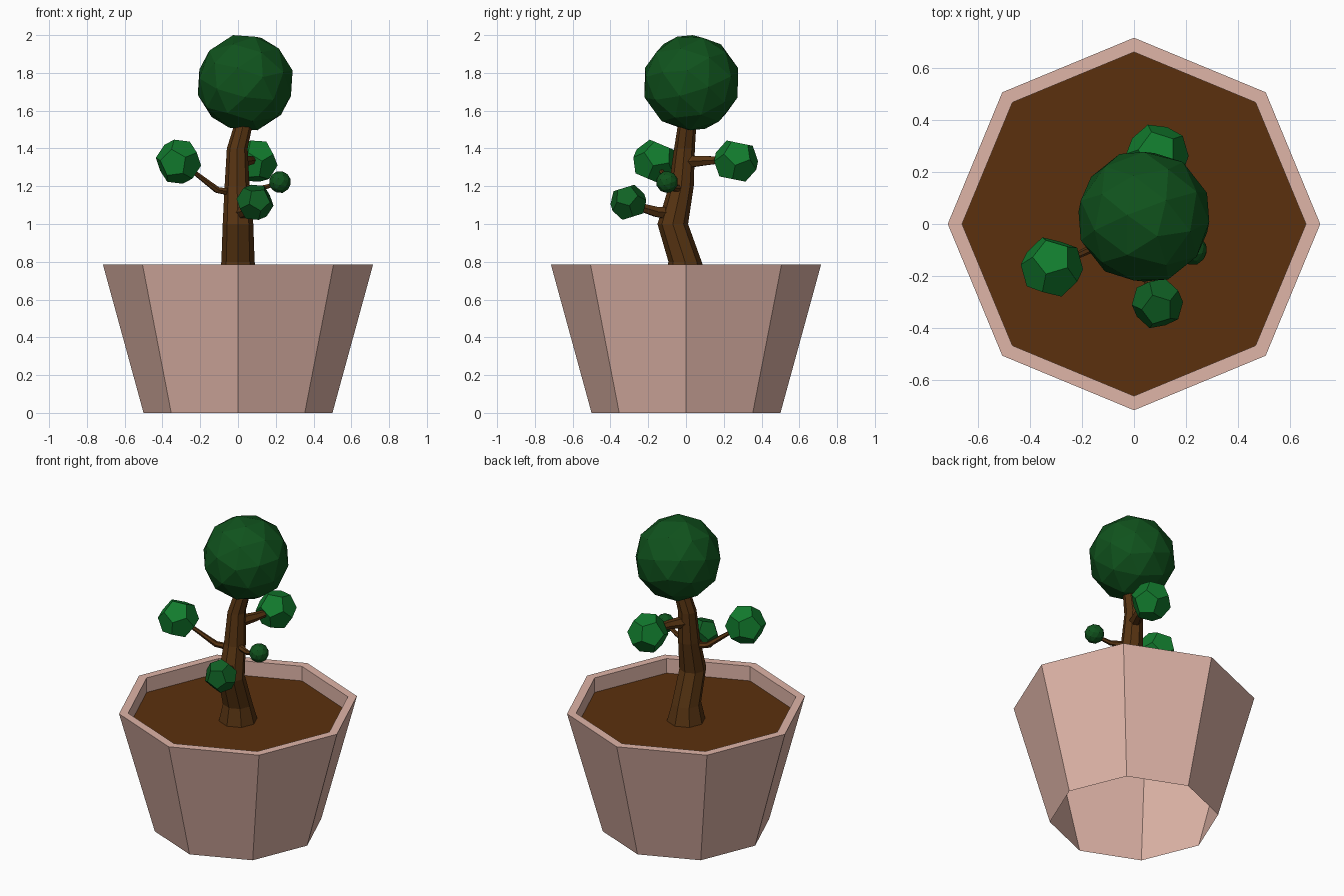
import bpy, bmesh, math
from mathutils import Vector, Matrix

if "Cube" in bpy.data.objects:
    bpy.data.objects.remove(bpy.data.objects["Cube"])


def material(name, rgb):
    m = bpy.data.materials.new(name)
    m.diffuse_color = (*rgb, 1)
    m.use_nodes = True
    m.node_tree.nodes["Principled BSDF"].inputs["Base Color"].default_value = m.diffuse_color
    return m


CLAY = material("clay", (0.74, 0.46, 0.39))
SOIL = material("soil", (0.105, 0.03, 0.004))
BARK = material("bark", (0.095, 0.034, 0.006))
LEAF = material("leaf", (0.006, 0.20, 0.027))
DARK = material("dark_leaf", (0.005, 0.085, 0.012))
MID = material("mid_leaf", (0.005, 0.12, 0.018))


def finish(name, bm, mat):
    bmesh.ops.recalc_face_normals(bm, faces=bm.faces[:])
    me = bpy.data.meshes.new(name)
    bm.to_mesh(me)
    bm.free()
    me.materials.append(mat)
    ob = bpy.data.objects.new(name, me)
    bpy.context.collection.objects.link(ob)
    return ob


def loft(name, rings, sides, mat, level=True, cap_end=False):
    """Join polygon rings given as (x, y, z, radius)."""
    bm = bmesh.new()
    pts = [Vector(r[:3]) for r in rings]
    loops = []
    for i, (p, r) in enumerate(zip(pts, rings)):
        rot = Matrix.Identity(3)
        if not level:
            d = pts[min(i + 1, len(pts) - 1)] - pts[max(i - 1, 0)]
            rot = d.to_track_quat('Z', 'Y').to_matrix()
        loops.append([bm.verts.new(p + rot @ Vector((r[3] * math.cos(a), r[3] * math.sin(a), 0)))
                      for a in (2 * math.pi * k / sides for k in range(sides))])
    for a, b in zip(loops, loops[1:]):
        for k in range(sides):
            n = (k + 1) % sides
            bm.faces.new((a[k], a[n], b[n], b[k]))
    if cap_end:
        bm.faces.new(loops[-1])
    return finish(name, bm, mat)


def dodecahedron(name, centre, radius, tilt, mat):
    """Twelve pentagons: one corner at each face centre of an icosahedron."""
    ico = bmesh.new()
    bmesh.ops.create_icosphere(ico, subdivisions=1, radius=1)
    bm = bmesh.new()
    corner = {f.index: bm.verts.new(f.calc_center_median().normalized() * radius) for f in ico.faces}
    for v in ico.verts:
        start = loop = v.link_loops[0]
        face = []
        while True:
            face.append(corner[loop.face.index])
            loop = loop.link_loop_prev.link_loop_radial_next
            if loop == start:
                break
        bm.faces.new(face)
    ico.free()
    rot = Matrix.Rotation(tilt, 4, 'X')
    bmesh.ops.transform(bm, matrix=Matrix.Translation(centre) @ rot, verts=bm.verts[:])
    return finish(name, bm, mat)


def ball(name, centre, radius, mat):
    bm = bmesh.new()
    rot = Matrix.Rotation(0.3, 4, 'X') @ Matrix.Rotation(0.2, 4, 'Y')
    bmesh.ops.create_icosphere(bm, subdivisions=2, radius=radius,
                               matrix=Matrix.Translation(centre) @ rot)
    return finish(name, bm, mat)


# Octagonal pot (open underneath) and soil
loft("pot", [(0, 0, 0, 0.5), (0, 0, 0.785, 0.715), (0, 0, 0.785, 0.66), (0, 0, 0.69, 0.66)], 8, CLAY)
bm = bmesh.new()
bmesh.ops.create_circle(bm, cap_ends=True, segments=8, radius=0.66,
                        matrix=Matrix.Translation((0, 0, 0.69)) @ Matrix.Rotation(0, 4, 'Z'))
finish("soil", bm, SOIL)

# Curved trunk
loft("trunk", [(0, 0, 0.69, 0.115), (0, -0.005, 0.8, 0.088), (0, -0.07, 1.0, 0.081),
               (-0.005, -0.025, 1.2, 0.066), (-0.004, -0.008, 1.4, 0.055),
               (0.022, 0.003, 1.5, 0.05), (0.04, 0.01, 1.58, 0.045)], 8, BARK, cap_end=True)

# Branches
branches = {
    "left_branch": [(-0.02, -0.03, 1.165, 0.022), (-0.11, -0.07, 1.18, 0.018), (-0.26, -0.14, 1.295, 0.011)],
    "back_branch": [(0.0, 0.0, 1.33, 0.038), (0.05, 0.1, 1.335, 0.028), (0.085, 0.2, 1.34, 0.02)],
    "front_branch": [(0.0, -0.06, 1.055, 0.042), (0.04, -0.16, 1.065, 0.03), (0.08, -0.26, 1.095, 0.022)],
    "right_branch": [(0.02, -0.03, 1.19, 0.022), (0.12, -0.075, 1.188, 0.015), (0.2, -0.1, 1.212, 0.01)],
}
for name, path in branches.items():
    loft(name, path, 6, BARK, level=False, cap_end=True)

# Foliage
ball("crown_foliage", (0.038, 0.028, 1.748), 0.26, DARK)
ball("right_foliage", (0.222, -0.1, 1.222), 0.059, DARK)
dodecahedron("left_foliage", (-0.315, -0.165, 1.33), 0.122, -0.4, LEAF)
dodecahedron("back_foliage", (0.09, 0.265, 1.333), 0.122, -0.2, LEAF)
dodecahedron("front_foliage", (0.09, -0.305, 1.115), 0.1, 0.3, MID)
